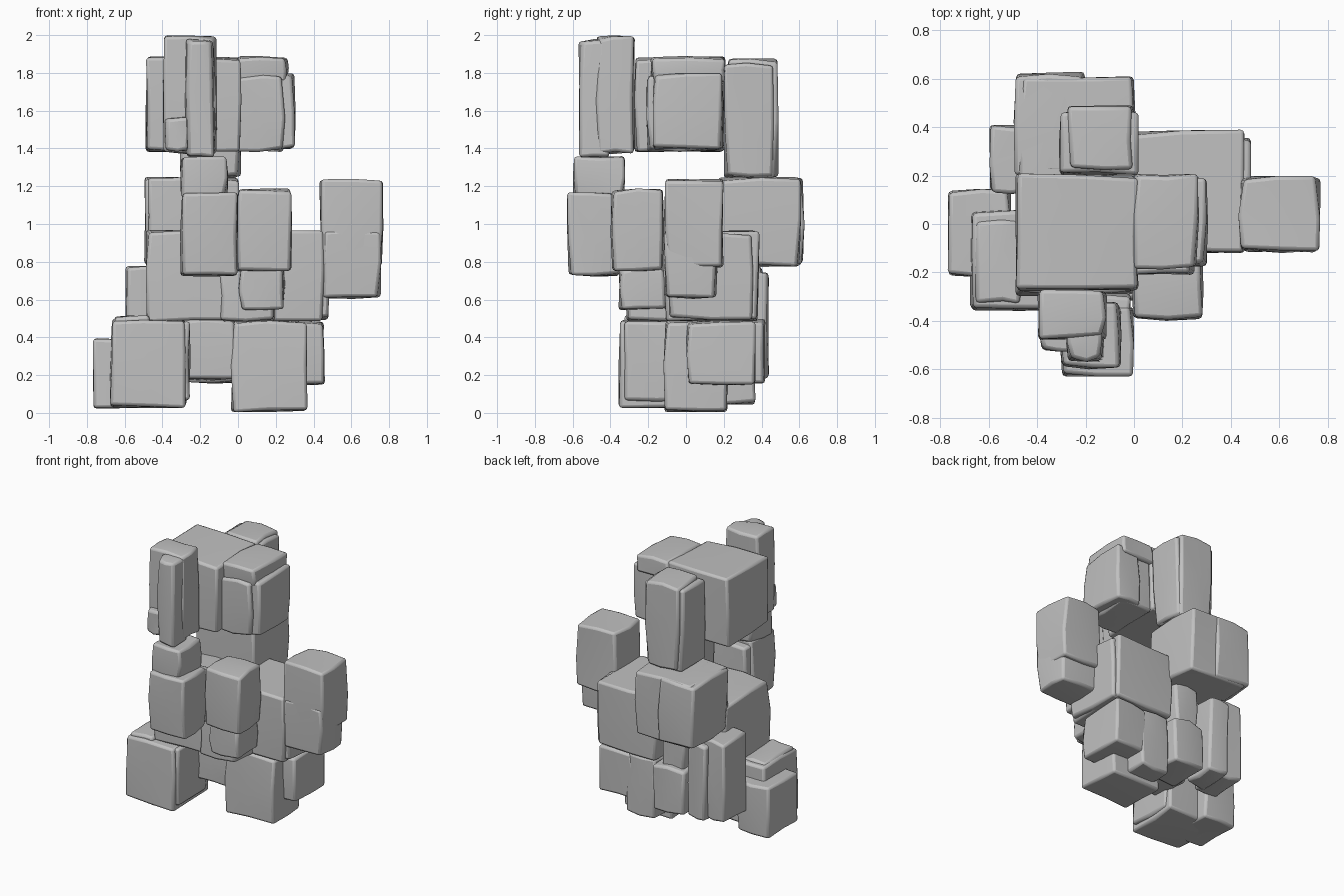
import bpy
import bmesh
import random
from mathutils import Vector

random.seed(7)

start = bpy.data.objects.get("Cube")
if start:
    bpy.data.objects.remove(start, do_unlink=True)

stone = bpy.data.materials.new("stone_grey")
stone.use_nodes = True
grey = (.53, .53, .53, 1)
stone.diffuse_color = grey
stone.node_tree.nodes["Principled BSDF"].inputs["Base Color"].default_value = grey


def block(name, x, y, z, wobble=.026, bevel=.016):
    """Worn stone block spanning the given ranges, corners pulled slightly inward."""
    low = Vector((x[0], y[0], z[0]))
    high = Vector((x[1], y[1], z[1]))
    centre = (low + high) / 2
    half = (high - low) / 2
    bm = bmesh.new()
    bmesh.ops.create_cube(bm, size=2)
    bmesh.ops.subdivide_edges(bm, edges=bm.edges[:], cuts=1, use_grid_fill=True)
    for v in bm.verts:
        corner = sum(abs(c) > .5 for c in v.co)
        pull = wobble * (1 if corner == 3 else .6 if corner == 2 else .3)
        for axis in range(3):
            side = v.co[axis]
            if abs(side) > .5:
                v.co[axis] = centre[axis] + side * (half[axis] - random.uniform(0, pull))
            else:
                v.co[axis] = centre[axis] + random.uniform(-.15, .15) * half[axis]
    bmesh.ops.recalc_face_normals(bm, faces=bm.faces[:])
    mesh = bpy.data.meshes.new(name)
    bm.to_mesh(mesh)
    bm.free()
    obj = bpy.data.objects.new(name, mesh)
    bpy.context.collection.objects.link(obj)
    mesh.materials.append(stone)
    worn = obj.modifiers.new("worn_edges", "BEVEL")
    worn.width = bevel
    worn.segments = 2
    worn.limit_method = "ANGLE"
    worn.angle_limit = .6
    bpy.ops.object.select_all(action="DESELECT")
    obj.select_set(True)
    bpy.context.view_layer.objects.active = obj
    bpy.ops.object.shade_smooth_by_angle(angle=.6)


# Head: main slab, left cheek, crown slab
block("head_main", (-.49, .02), (-.28, .21), (1.38, 1.89))
block("head_cheek_front", (-.01, .25), (-.21, .18), (1.38, 1.79))
block("head_cheek_side", (.1, .31), (-.18, .2), (1.39, 1.8))
block("head_crown_slab", (-.01, .27), (-.19, .21), (1.74, 1.89))

# Tall slab standing in front of the head, and the neck stone below it
block("front_tower", (-.4, -.11), (-.48, -.27), (1.37, 2))
block("front_tower_ridge", (-.28, -.12), (-.57, -.4), (1.35, 1.98))
block("front_tower_chip", (-.39, -.25), (-.53, -.4), (1.38, 1.57))
block("neck_stone", (-.31, -.05), (-.6, -.32), (1.14, 1.36))

# Column behind the head
block("rear_column", (-.31, .02), (.2, .47), (1.24, 1.86))
block("rear_column_face", (-.28, 0), (.22, .49), (1.24, 1.88))

# Torso
block("torso_right", (-.49, .01), (-.3, .24), (.48, .97))
block("torso_left", (-.03, .46), (-.12, .39), (.48, .97))
block("torso_left_edge", (.3, .49), (-.1, .36), (.49, .96))
block("back_block", (-.48, .01), (.17, .61), (.77, 1.25))
block("back_block_side", (-.5, -.2), (.2, .63), (.78, 1.25))
block("chest_right", (-.31, 0), (-.63, -.34), (.72, 1.17))
block("chest_right_inner", (-.29, -.01), (-.5, -.28), (.74, 1.15))
block("chest_left", (-.01, .29), (-.4, -.11), (.74, 1.19))
block("belly_left", (0, .25), (-.36, -.1), (.54, .77))
block("belly_core", (-.1, .2), (-.32, .1), (.48, .76))

# Left arm
block("arm_upper", (.43, .77), (-.12, .2), (.76, 1.24))
block("arm_lower", (.44, .76), (-.12, .17), (.6, .98))

# Right hip column and back filler
block("hip_column", (-.6, -.4), (.12, .41), (.18, .78))
block("hip_column_inner", (-.47, -.3), (.16, .44), (.17, .75))
block("tail_stone_upper", (-.25, -.05), (.14, .38), (.45, .8))
block("tail_stone_lower", (-.27, 0), (.1, .42), (.15, .5))

# Right leg
block("right_leg", (-.68, -.27), (-.36, .06), (.02, .5))
block("right_leg_top", (-.66, -.45), (-.33, .03), (.3, .52))
block("right_leg_inner", (-.4, -.25), (-.33, .03), (.05, .49))
block("right_foot", (-.77, -.5), (-.22, .15), (.02, .4))

# Left leg
block("left_leg", (-.04, .37), (-.12, .22), (0, .49))
block("left_ankle", (.18, .46), (0, .37), (.14, .49))
block("left_heel", (0, .25), (.1, .37), (.04, .49))
block("leg_bridge", (-.3, 0), (-.1, .2), (.17, .5))
